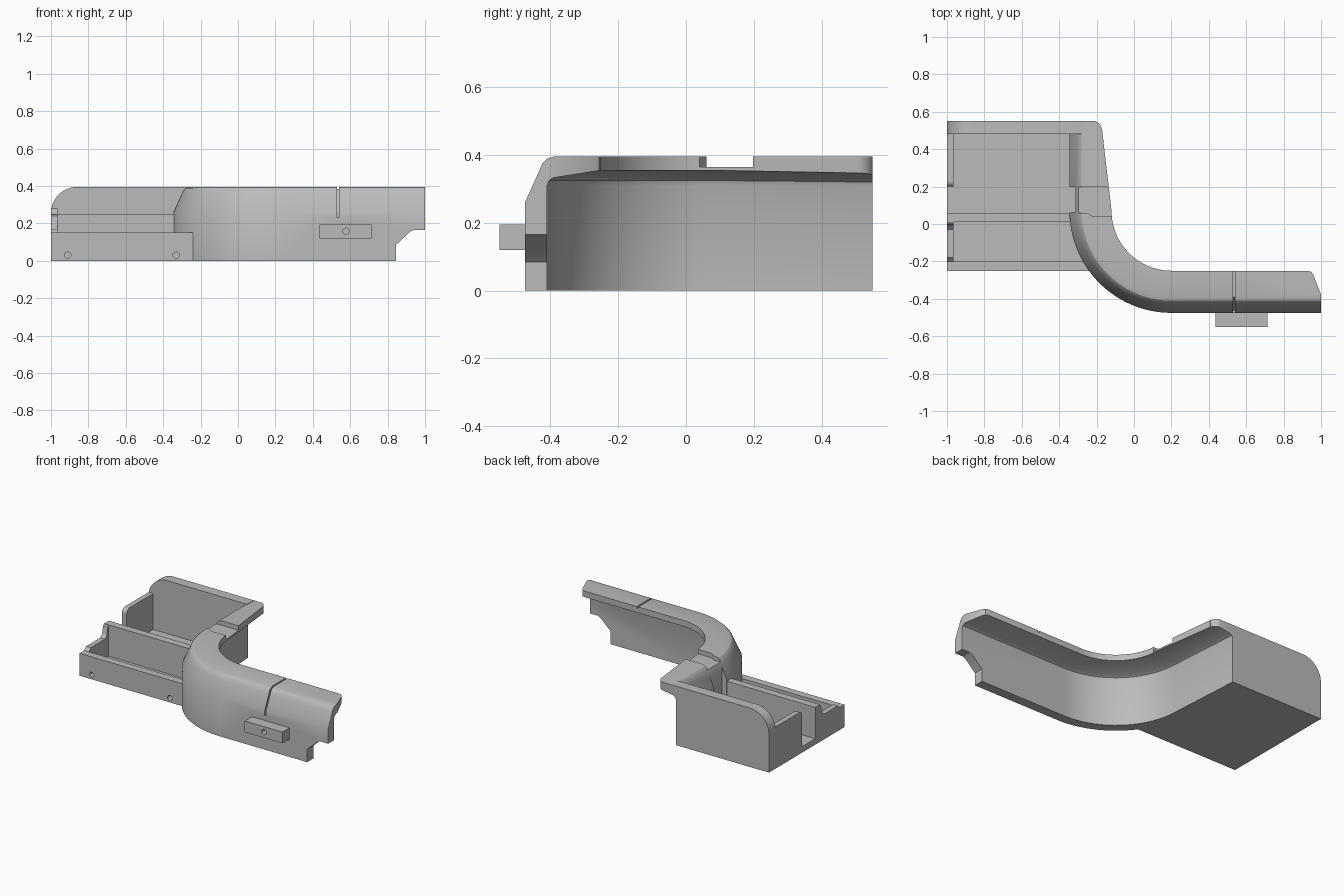
import bpy, bmesh, math
from mathutils import Vector

if "Cube" in bpy.data.objects:
    bpy.data.objects.remove(bpy.data.objects["Cube"])

grey = bpy.data.materials.new("plain_grey")
grey.use_nodes = True
colour = (0.5, 0.5, 0.5, 1)
grey.diffuse_color = colour
grey.node_tree.nodes["Principled BSDF"].inputs["Base Color"].default_value = colour


def finish(name, bm):
    bmesh.ops.recalc_face_normals(bm, faces=bm.faces)
    mesh = bpy.data.meshes.new(name)
    bm.to_mesh(mesh)
    bm.free()
    ob = bpy.data.objects.new(name, mesh)
    bpy.context.collection.objects.link(ob)
    mesh.materials.append(grey)
    return ob


def prism(name, points, axis, low, high):
    """Extrude a 2D outline along x, y or z."""
    place = {"x": lambda a, b, h: (h, a, b),
             "y": lambda a, b, h: (a, h, b),
             "z": lambda a, b, h: (a, b, h)}[axis]
    bm = bmesh.new()
    rings = [[bm.verts.new(place(a, b, h)) for a, b in points] for h in (low, high)]
    for ring in rings:
        bm.faces.new(ring)
    n = len(points)
    for i in range(n):
        j = (i + 1) % n
        bm.faces.new((rings[0][i], rings[0][j], rings[1][j], rings[1][i]))
    return finish(name, bm)


def block(name, x0, x1, y0, y1, z0, z1):
    return prism(name, [(x0, y0), (x1, y0), (x1, y1), (x0, y1)], "z", z0, z1)


def arc(cx, cy, r, start, end, steps):
    angles = [math.radians(start + (end - start) * i / steps) for i in range(steps + 1)]
    return [(cx + r * math.cos(a), cy + r * math.sin(a)) for a in angles]


def activate(ob):
    bpy.ops.object.select_all(action="DESELECT")
    ob.select_set(True)
    bpy.context.view_layer.objects.active = ob


def cut(ob, cutter):
    cutter.hide_render = True
    mod = ob.modifiers.new("cut", "BOOLEAN")
    mod.operation = "DIFFERENCE"
    mod.solver = "EXACT"
    mod.object = cutter
    activate(ob)
    bpy.ops.object.modifier_apply(modifier=mod.name)
    bpy.data.objects.remove(cutter)


def drill(ob, x, z, y0, y1):
    cut(ob, prism("hole_cutter", arc(x, z, 0.017, 0, 345, 23), "y", y0, y1))


def smooth(ob):
    activate(ob)
    bpy.ops.object.shade_smooth_by_angle(angle=math.radians(25))


# Curved wall with an overhanging top, swept along its outer edge
OUTER = [(0, 0), (0, 0.26), (0.043, 0.355), (0.051, 0.375), (0.065, 0.389), (0.085, 0.395)]


def section(wall, flange):
    under = lambda d: 0.33 + (d - 0.065) * 0.156
    return OUTER + [(flange, 0.395), (flange, under(flange)), (wall + 0.02, under(wall + 0.02)),
                    (wall + 0.006, under(wall) - 0.005), (wall, under(wall) - 0.02), (wall, 0)]


stations = [((-0.345, 0.55), (1, 0), 0.035, 0.169)]
for x, y in arc(0.2, 0.07, 0.545, 180, 270, 32):
    inward = Vector((0.2 - x, 0.07 - y)).normalized()
    stations.append(((x, y), inward, 0.065, 0.225))
stations.append(((1, -0.475), (0, 1), 0.065, 0.225))

bm = bmesh.new()
rings = []
for (x, y), (nx, ny), wall, flange in stations:
    rings.append([bm.verts.new((x + nx * d, y + ny * d, z)) for d, z in section(wall, flange)])
for a, b in zip(rings, rings[1:]):
    for i in range(len(a)):
        j = (i + 1) % len(a)
        bm.faces.new((a[i], a[j], b[j], b[i]))
bm.faces.new(rings[0])
bm.faces.new(rings[-1])
curved_wall = finish("curved_wall", bm)

# Stepped right end, clipped top corners and the notch in the rim
cut(curved_wall, prism("end_step", [(0.845, -0.1), (0.845, 0.085), (0.92, 0.155), (0.94, 0.165),
                                    (1.1, 0.165), (1.1, -0.1)], "y", -0.6, 0))
cut(curved_wall, prism("end_corner", [(1.003, -0.385), (0.96, -0.275), (0.948, -0.256),
                                      (0.925, -0.249), (0.925, -0.1), (1.1, -0.1), (1.1, -0.385)],
                       "z", 0.17, 0.5))
cut(curved_wall, prism("back_corner", arc(-0.222, 0.502, 0.05, 5, 92, 8) + [(-0.224, 0.6), (-0.1, 0.6), (-0.1, 0.506)],
                       "z", 0.2, 0.5))
cut(curved_wall, prism("rim_notch", [(-0.4, 0.06), (-0.25, 0.06), (-0.22, 0.04),
                                     (0, 0.04), (0, 0.197), (-0.4, 0.197)], "z", 0.365, 0.5))
cut(curved_wall, block("wall_recess", -0.4, -0.312, 0.062, 0.197, 0.03, 0.5))

# Thin joint line across the top and front
band = [(d - 0.475, z) for d, z in OUTER[1:]] + [(-0.2, 0.395)]
shell = [(-0.5, 0.23), (-0.463, 0.23), (-0.463, 0.26), (-0.42, 0.352), (-0.39, 0.383),
         (-0.2, 0.383), (-0.2, 0.5), (-0.5, 0.5)]
cut(curved_wall, prism("joint_line", shell, "x", 0.53, 0.54))
smooth(curved_wall)

# Tray floor
prism("tray_floor", [(-1, -0.2), (-0.235, -0.2), (-0.28, -0.1), (-0.305, 0.07), (-0.325, 0.48),
                     (-1, 0.48)], "z", 0, 0.04)

# Back wall with a rounded upper corner
back = [(-1, 0), (-0.32, 0), (-0.32, 0.34), (-0.26, 0.395)]
back += arc(-0.86, 0.255, 0.14, 90, 180, 12)
back_wall = prism("back_wall", [(-1, 0), (-0.312, 0), (-0.312, 0.33), (-0.27, 0.36),
                                (-0.27, 0.395)] + back[4:], "y", 0.48, 0.55)
smooth(back_wall)

# Low front wall with two screw holes
front_wall = block("front_wall", -1, -0.2, -0.25, -0.2, 0, 0.15)
for x in (-0.91, -0.33):
    drill(front_wall, x, 0.03, -0.3, -0.21)

# Long divider between the tray compartments
block("divider", -1, -0.3, 0.01, 0.06, 0.03, 0.25)

# Lips closing the left end of the two compartments
prism("back_lip", [(0.49, 0.03), (0.2, 0.03)] + arc(0.23, 0.25, 0.03, 180, 90, 6) + [(0.49, 0.28)],
      "x", -1, -0.965)
prism("front_lip", [(-0.2, 0.03), (0.015, 0.03), (0.015, 0.25), (0, 0.24), (-0.01, 0.19),
                    (-0.03, 0.17), (-0.18, 0.17), (-0.2, 0.15)], "x", -1, -0.965)

# Small mounting bar on the front
bar = block("mounting_bar", 0.435, 0.715, -0.55, -0.47, 0.12, 0.195)
drill(bar, 0.577, 0.158, -0.6, -0.49)
